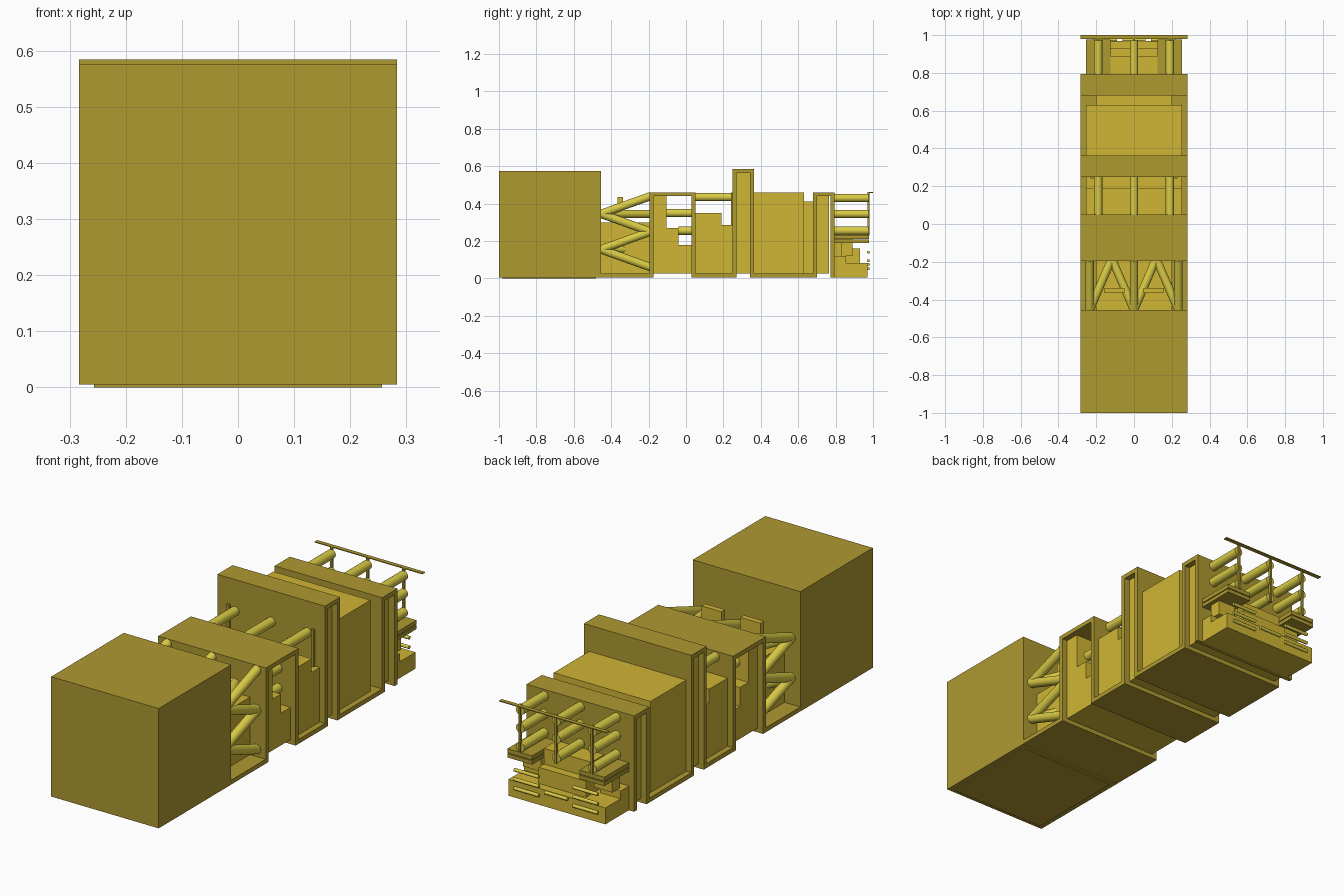
import bpy, bmesh
from mathutils import Vector

if "Cube" in bpy.data.objects:
    bpy.data.objects.remove(bpy.data.objects["Cube"])


def material(name, color):
    m = bpy.data.materials.new(name)
    m.diffuse_color = color
    m.use_nodes = True
    m.node_tree.nodes["Principled BSDF"].inputs["Base Color"].default_value = m.diffuse_color
    return m


SHELL = material("dark_yellow", (0.43, 0.32, 0.03, 1))
CORE = material("yellow", (0.63, 0.46, 0.035, 1))
PIPE = material("bright_yellow", (0.70, 0.60, 0.06, 1))


def finish(name, bm, mat):
    bmesh.ops.recalc_face_normals(bm, faces=bm.faces)
    me = bpy.data.meshes.new(name)
    bm.to_mesh(me)
    bm.free()
    me.materials.append(mat)
    ob = bpy.data.objects.new(name, me)
    bpy.context.collection.objects.link(ob)
    return ob


def box(name, x, y, z, mat=CORE):
    """Box from (min, max) ranges."""
    bm = bmesh.new()
    bmesh.ops.create_cube(bm, size=1)
    for v in bm.verts:
        v.co = [(r[0] + r[1]) / 2 + c * (r[1] - r[0]) for r, c in zip((x, y, z), v.co)]
    return finish(name, bm, mat)


def tube(name, a, b, r=0.022, sides=24):
    a, b = Vector(a), Vector(b)
    d = b - a
    bm = bmesh.new()
    bmesh.ops.create_cone(bm, cap_ends=True, segments=sides, radius1=r, radius2=r, depth=d.length)
    rot = d.to_track_quat('Z', 'Y')
    for v in bm.verts:
        v.co = rot @ v.co + (a + b) / 2
    for f in bm.faces:
        f.smooth = len(f.verts) == 4
    return finish(name, bm, PIPE)


def folded_sheet(name, path, half_width, t, mat):
    """Axis-aligned yz path thickened by t and extruded along x."""
    path = [Vector(p) for p in path]
    dirs = [(q - p).normalized() for p, q in zip(path, path[1:])]
    sides = ([], [])
    for i, p in enumerate(path):
        near = {tuple(round(c) for c in d) for d in dirs[max(i - 1, 0):i + 1]}
        n = sum((Vector((-d[1], d[0])) for d in near), Vector((0, 0)))
        sides[0].append(p + n * t / 2)
        sides[1].append(p - n * t / 2)
    bm = bmesh.new()
    outline = sides[0] + sides[1][::-1]
    face = bm.faces.new([bm.verts.new((-half_width, p.x, p.y)) for p in outline])
    new = bmesh.ops.extrude_face_region(bm, geom=[face])["geom"]
    bmesh.ops.translate(bm, vec=(2 * half_width, 0, 0),
                        verts=[v for v in new if isinstance(v, bmesh.types.BMVert)])
    return finish(name, bm, mat)


W, C = (-0.283, 0.283), (-0.255, 0.255)

# Front block and its foot plate
box("front_block", W, (-1, -0.455), (0.005, 0.575), SHELL)
box("front_foot", (-0.257, 0.257), (-0.98, -0.48), (0, 0.006), SHELL)

# Continuous folded shell that snakes over and under the cores
folded_sheet("folded_shell", [
    (-0.46, 0.016), (-0.185, 0.016), (-0.185, 0.45), (0.04, 0.45), (0.04, 0.016),
    (0.26, 0.016), (0.26, 0.574), (0.353, 0.574), (0.353, 0.016), (0.69, 0.016),
    (0.69, 0.45), (0.783, 0.45), (0.783, 0.005)], 0.283, 0.021, SHELL)

# Stepped cores inside the folds: half width, y range, z range
cores = [
    ("truss_core", 0.20, (-0.455, -0.195), (0.026, 0.30)),
    ("second_core_high", 0.255, (-0.176, -0.105), (0.026, 0.44)),
    ("second_core_mid", 0.255, (-0.105, -0.04), (0.026, 0.27)),
    ("second_core_low", 0.255, (-0.04, 0.03), (0.026, 0.18)),
    ("third_core_high", 0.255, (0.05, 0.19), (0.026, 0.35)),
    ("third_core_low", 0.255, (0.19, 0.25), (0.026, 0.285)),
    ("tall_core", 0.255, (0.27, 0.343), (0.026, 0.564)),
    ("large_core", 0.255, (0.363, 0.63), (0.026, 0.46)),
    ("large_core_step", 0.20, (0.63, 0.68), (0.026, 0.41)),
    ("rear_core", 0.255, (0.70, 0.765), (0.026, 0.44)),
    ("rear_base", 0.255, (0.79, 0.97), (0.005, 0.083)),
    ("rear_center_low", 0.125, (0.79, 0.93), (0.083, 0.16)),
    ("rear_center_high", 0.125, (0.79, 0.89), (0.16, 0.235)),
]
for name, hw, y, z in cores:
    box(name, (-hw, hw), y, z)

# Truss: each front node fans up, down and sideways
for x in (-0.235, 0, 0.235):
    for z in (0.345, 0.155):
        node = (x, -0.455, z)
        for dz in (-0.095, 0.095):
            tube("truss_tube", node, (x, -0.19, z + dz))
        for dx in (-0.115, 0.115):
            if abs(x + dx) < 0.24:
                tube("truss_brace", node, (x + dx, -0.19, z))

# Rows of straight tubes
for x in (-0.19, 0, 0.19):
    tube("middle_tube", (x, -0.105, 0.35), (x, 0.035, 0.35))
    tube("middle_low_tube", (x, -0.04, 0.255), (x, 0.035, 0.255))
    tube("third_tube", (x, 0.045, 0.435), (x, 0.255, 0.435))
    for z in (0.43, 0.345, 0.255):
        tube("rear_tube", (x, 0.79, z), (x, 0.975, z))
    box("rear_post", (x - 0.005, x + 0.005), (0.97, 0.982), (0.23, 0.461), SHELL)

# Rear rail
box("rear_rail", W, (0.98, 1.0), (0.457, 0.461), SHELL)

# Mirrored details
for s in (-1, 1):
    def mx(a, b):
        return tuple(sorted((s * a, s * b)))
    box("truss_block", mx(0.05, 0.155), (-0.365, -0.338), (0.30, 0.435))
    box("wall_strip", mx(0.215, 0.23), (0.24, 0.25), (0.285, 0.46), SHELL)
    box("rear_shelf", mx(0.125, 0.255), (0.79, 0.978), (0.19, 0.208), SHELL)
    box("rear_shelf_top", mx(0.125, 0.255), (0.79, 0.978), (0.212, 0.232), SHELL)
    box("rear_hanger", mx(0.14, 0.235), (0.83, 0.89), (0.12, 0.19))
    box("rear_side_step", mx(0.15, 0.255), (0.79, 0.855), (0.083, 0.12))
    for z in (0.14, 0.095, 0.052):
        tube("rear_bar", (s * 0.09, 0.975, z), (s * 0.22, 0.975, z), 0.008, 12)
tube("rear_middle_bar", (-0.06, 0.975, 0.075), (0.06, 0.975, 0.075), 0.008, 12)
